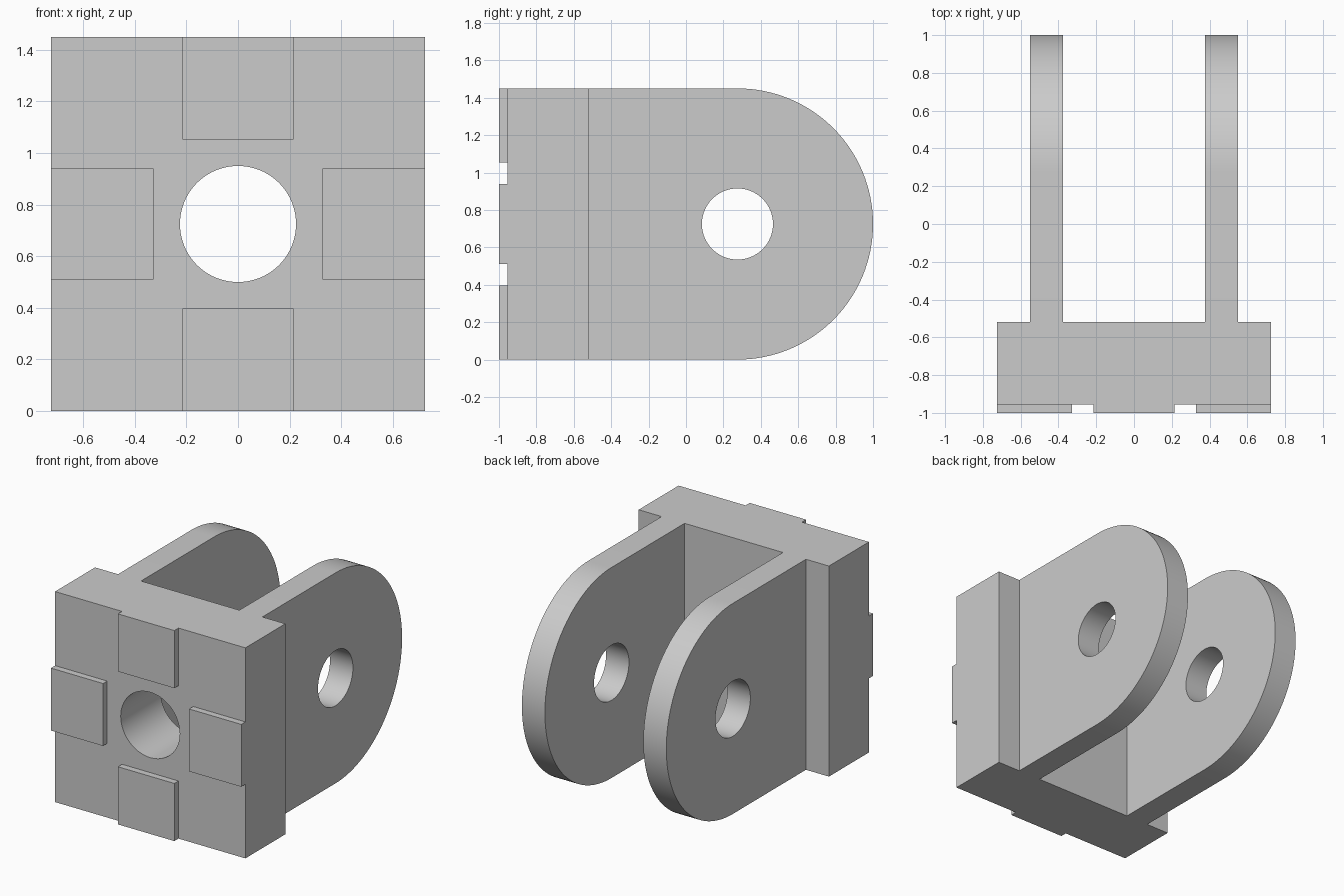
import bpy, bmesh, math
from mathutils import Matrix, Vector

cube = bpy.data.objects.get("Cube")
if cube:
    bpy.data.objects.remove(cube, do_unlink=True)

# Main dimensions
HALF = 0.725                    # half width, and radius of the rounded arm ends
MID = 0.725                     # height of the hole axes
HEIGHT = 2 * HALF
BASE_FRONT, BASE_BACK = -0.955, -0.52
PIN_Y = 0.275                   # centre of the arm ends

grey = bpy.data.materials.new("plain_grey")
grey.use_nodes = True
colour = (0.6, 0.6, 0.6, 1)
grey.diffuse_color = colour
grey.node_tree.nodes["Principled BSDF"].inputs["Base Color"].default_value = colour


def prism(name, outline, direction):
    """Extrude a closed outline of 3D points along a direction."""
    bm = bmesh.new()
    face = bm.faces.new([bm.verts.new(p) for p in outline])
    new = bmesh.ops.extrude_face_region(bm, geom=[face])["geom"]
    verts = [v for v in new if isinstance(v, bmesh.types.BMVert)]
    bmesh.ops.translate(bm, verts=verts, vec=Vector(direction))
    bmesh.ops.recalc_face_normals(bm, faces=bm.faces)
    return add_object(name, bm)


def add_object(name, bm):
    mesh = bpy.data.meshes.new(name)
    bm.to_mesh(mesh)
    bm.free()
    mesh.materials.append(grey)
    obj = bpy.data.objects.new(name, mesh)
    bpy.context.collection.objects.link(obj)
    return obj


def box(name, low, high):
    (x0, y0, z0), (x1, y1, z1) = low, high
    return prism(name, [(x0, y0, z0), (x1, y0, z0), (x1, y1, z0), (x0, y1, z0)],
                 (0, 0, z1 - z0))


def rod(name, radius, depth, centre, axis):
    bm = bmesh.new()
    turn = Matrix.Rotation(math.pi / 2, 4, axis)
    bmesh.ops.create_cone(bm, cap_ends=True, segments=96, radius1=radius,
                          radius2=radius, depth=depth,
                          matrix=Matrix.Translation(centre) @ turn)
    return add_object(name, bm)


def cut(obj, cutter, operation):
    cutter.hide_render = True
    mod = obj.modifiers.new("cut", "BOOLEAN")
    mod.operation, mod.object, mod.solver = operation, cutter, "EXACT"
    bpy.context.view_layer.objects.active = obj
    bpy.ops.object.modifier_apply(modifier=mod.name)
    bpy.data.objects.remove(cutter, do_unlink=True)


# Clevis body: plan of base block with two arms, extruded upward
IN, OUT, END = 0.375, 0.55, 1.2
side = [(HALF, BASE_FRONT), (HALF, BASE_BACK), (OUT, BASE_BACK),
        (OUT, END), (IN, END), (IN, BASE_BACK)]
plan = side + [(-x, y) for x, y in reversed(side)]
body = prism("clevis_body", [(x, y, -0.1) for x, y in plan], (0, 0, HEIGHT + 0.2))

# Round the arm ends with the side silhouette
STEPS = 64
arc = [(PIN_Y + HALF * math.cos(a), MID + HALF * math.sin(a))
       for a in (math.pi * (i / STEPS - 0.5) for i in range(STEPS + 1))]
outline = [(-1, y, z) for y, z in [(-2, 0)] + arc + [(-2, HEIGHT)]]
cut(body, prism("silhouette", outline, (2, 0, 0)), "INTERSECT")

# Pin hole through both arms, bore through the base
cut(body, rod("pin_hole", 0.19, 3, (0, PIN_Y, MID), "Y"), "DIFFERENCE")
cut(body, rod("base_bore", 0.225, 1, (0, -0.75, MID), "X"), "DIFFERENCE")

bpy.ops.object.select_all(action="DESELECT")
body.select_set(True)
bpy.context.view_layer.objects.active = body
bpy.ops.object.shade_smooth_by_angle(angle=math.radians(30))

# Four raised pads on the front face
PAD, REACH = 0.215, 0.397
for name, x0, x1, z0, z1 in (
        ("left_pad", HALF - REACH, HALF, MID - PAD, MID + PAD),
        ("right_pad", -HALF, REACH - HALF, MID - PAD, MID + PAD),
        ("top_pad", -PAD, PAD, HEIGHT - REACH, HEIGHT),
        ("bottom_pad", -PAD, PAD, 0, REACH)):
    box(name, (x0, -1, z0), (x1, BASE_FRONT, z1))
